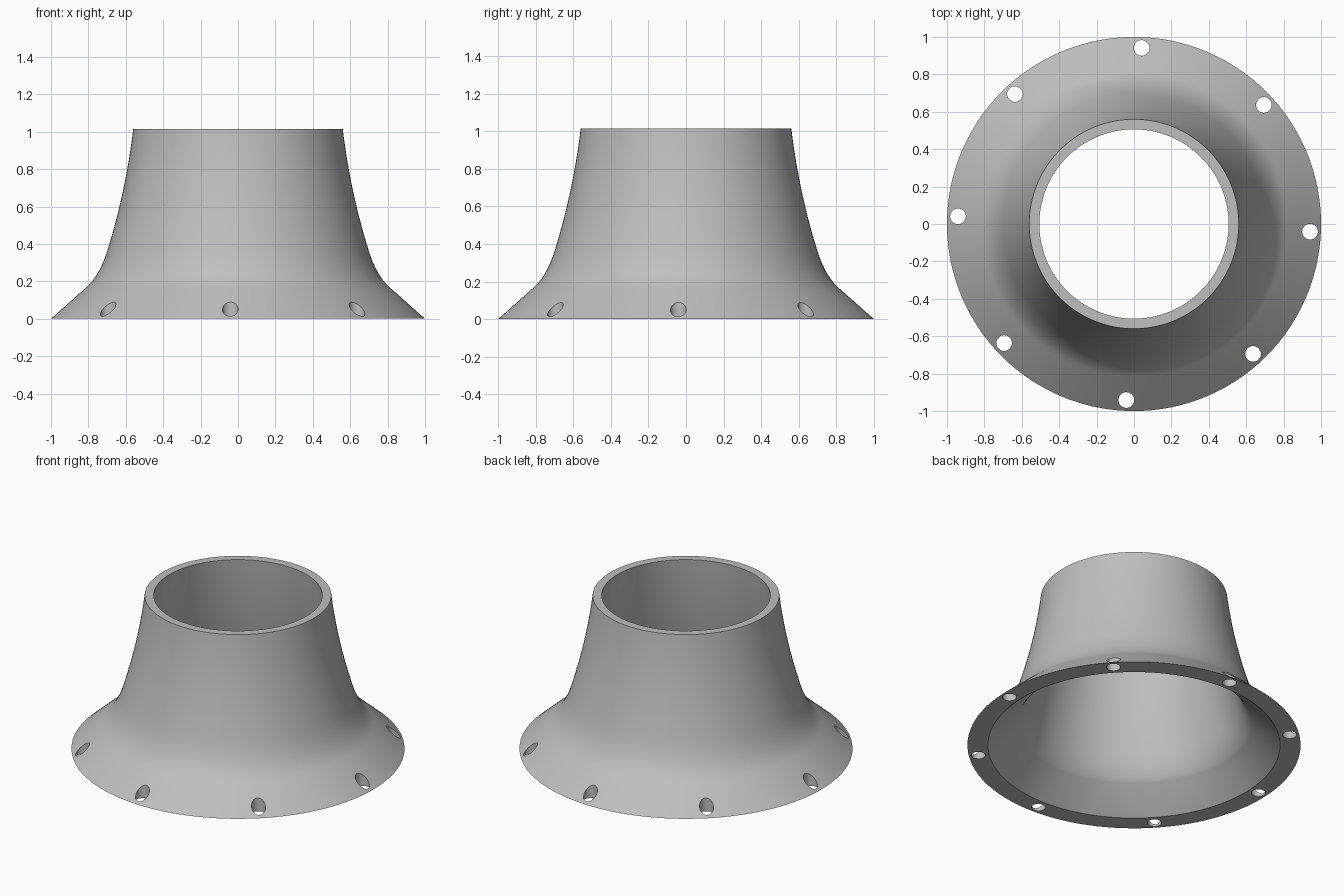
import bpy, math
from mathutils import Vector

cube = bpy.data.objects.get("Cube")
if cube:
    bpy.data.objects.remove(cube, do_unlink=True)

SIDES = 128
HEIGHT = 1.015

grey = bpy.data.materials.new("plain_grey")
grey.use_nodes = True
colour = (0.52, 0.52, 0.52, 1)
grey.diffuse_color = colour
grey.node_tree.nodes["Principled BSDF"].inputs["Base Color"].default_value = colour


def bend(a, control, b, steps):
    """Points on a quadratic curve, leaving out its start."""
    a, control, b = Vector(a), Vector(control), Vector(b)
    return [a.lerp(control, i / steps).lerp(control.lerp(b, i / steps), i / steps)
            for i in range(1, steps + 1)]


def wall(foot, flange, knee, waist, shoulder, rim):
    """Straight flange, tight bend, then a slowly narrowing neck."""
    return ([Vector(foot), Vector(flange)] + bend(flange, knee, waist, 10)
            + bend(waist, shoulder, rim, 14))


# Hollow flared collar, turned from a closed profile of radius and height
outer = wall((1, 0), (0.82, 0.16), (0.745, 0.22), (0.70, 0.36), (0.60, 0.68), (0.56, HEIGHT))
inner = wall((0.877, 0), (0.71, 0.145), (0.66, 0.20), (0.63, 0.32), (0.54, 0.66), (0.506, HEIGHT))
profile = outer + inner[::-1]
count = len(profile)
verts = []
for s in range(SIDES):
    angle = math.tau * s / SIDES
    verts += [(r * math.cos(angle), r * math.sin(angle), z) for r, z in profile]
faces = []
for s in range(SIDES):
    here, there = s * count, (s + 1) % SIDES * count
    for i in range(count):
        j = (i + 1) % count
        faces.append((here + i, there + i, there + j, here + j))
mesh = bpy.data.meshes.new("flared_collar")
mesh.from_pydata(verts, [], faces)
mesh.materials.append(grey)
collar = bpy.data.objects.new("flared_collar", mesh)
bpy.context.collection.objects.link(collar)

# Ring of eight upright bolt holes through the flange
for k in range(8):
    angle = math.radians(45 * k - 2.5)
    bpy.ops.mesh.primitive_cylinder_add(
        vertices=32, radius=0.042, depth=0.6,
        location=(0.942 * math.cos(angle), 0.942 * math.sin(angle), 0))
    cutter = bpy.context.object
    cutter.name = "bolt_hole_cutter"
    cutter.hide_render = True
    cutter.data.materials.append(grey)
    cut = collar.modifiers.new("bolt_hole", "BOOLEAN")
    cut.operation = "DIFFERENCE"
    cut.solver = "EXACT"
    cut.object = cutter
    bpy.context.view_layer.objects.active = collar
    bpy.ops.object.modifier_apply(modifier=cut.name)
    bpy.data.objects.remove(cutter, do_unlink=True)

# Smooth walls with crisp rims
bpy.ops.object.select_all(action="DESELECT")
collar.select_set(True)
bpy.context.view_layer.objects.active = collar
bpy.ops.object.shade_smooth_by_angle(angle=math.radians(30))
